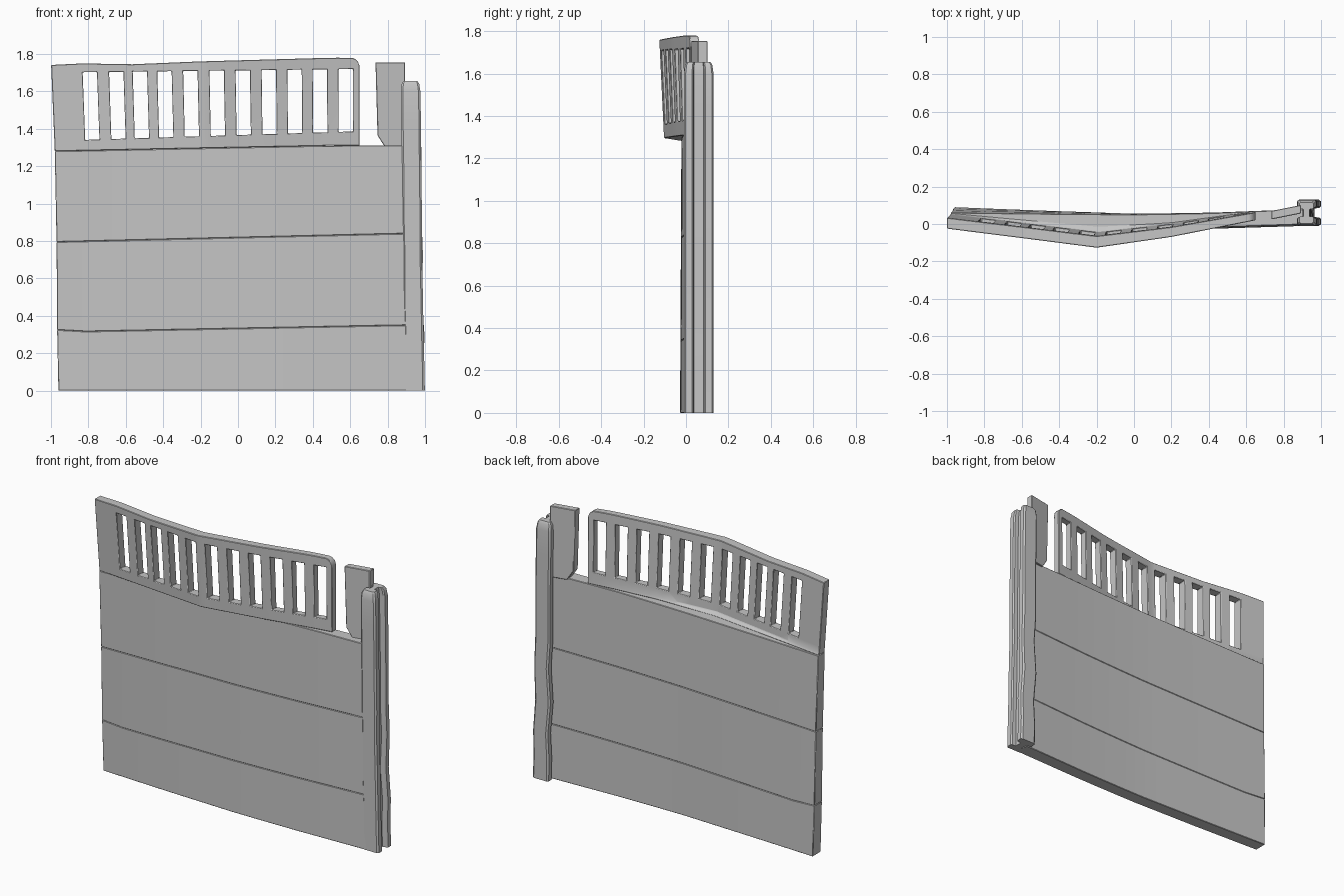
import bpy
import bmesh
import math

cube = bpy.data.objects.get("Cube")
if cube:
    bpy.data.objects.remove(cube)

concrete = bpy.data.materials.new("grey_concrete")
concrete.use_nodes = True
grey = (0.56, 0.56, 0.56, 1)
concrete.diffuse_color = grey
concrete.node_tree.nodes["Principled BSDF"].inputs["Base Color"].default_value = grey


def along(points, x):
    """Piecewise linear value of a list of (x, value) points."""
    if x <= points[0][0]:
        return points[0][1]
    for (a, va), (b, vb) in zip(points, points[1:]):
        if x <= b:
            return va + (vb - va) * (x - a) / (b - a)
    return points[-1][1]


def finish(name, bm, bevel):
    bmesh.ops.recalc_face_normals(bm, faces=bm.faces)
    mesh = bpy.data.meshes.new(name)
    bm.to_mesh(mesh)
    bm.free()
    mesh.materials.append(concrete)
    ob = bpy.data.objects.new(name, mesh)
    bpy.context.collection.objects.link(ob)
    if bevel:
        mod = ob.modifiers.new("worn_edges", 'BEVEL')
        mod.width = bevel
        mod.segments = 1
        mod.limit_method = 'ANGLE'
        mod.angle_limit = math.radians(40)
    bpy.ops.object.select_all(action='DESELECT')
    ob.select_set(True)
    bpy.context.view_layer.objects.active = ob
    bpy.ops.object.shade_smooth_by_angle(angle=math.radians(30))


def slab(name, cols, rows, place, holes=(), bevel=0.003):
    """Thick wall on a grid; place(col, row) gives x, front y, back y, z."""
    bm = bmesh.new()
    front, back = {}, {}
    for i in range(cols):
        for j in range(rows):
            x, yf, yb, z = place(i, j)
            front[i, j] = bm.verts.new((x, yf, z))
            back[i, j] = bm.verts.new((x, yb, z))
    cells = {(i, j) for i in range(cols - 1) for j in range(rows - 1)} - set(holes)
    for i, j in cells:
        ring = [(i, j), (i + 1, j), (i + 1, j + 1), (i, j + 1)]
        bm.faces.new([front[k] for k in ring])
        bm.faces.new([back[k] for k in reversed(ring)])
        for n, (di, dj) in enumerate(((0, -1), (1, 0), (0, 1), (-1, 0))):
            if (i + di, j + dj) not in cells:
                a, b = ring[n], ring[(n + 1) % 4]
                bm.faces.new((front[a], back[a], back[b], front[b]))
    finish(name, bm, bevel)


# Seams between the boards rise slightly to the right
seams = [
    [(-1, 0), (1, 0)],
    [(-0.97, 0.325), (-0.88, 0.315), (0.9, 0.35)],
    [(-0.97, 0.795), (0.9, 0.84)],
    [(-0.98, 1.28), (0.5, 1.31), (0.9, 1.31)],
]
left_edge = [(0, -0.96), (0.32, -0.967), (0.8, -0.97), (1.3, -0.98)]
front_line = [(-0.97, 0.008), (-0.5, -0.013), (0, -0.029), (0.4, -0.026), (0.92, -0.01)]
back_line = [(-0.97, 0.09), (-0.5, 0.072), (0, 0.055), (0.4, 0.06), (0.92, 0.08)]
front_drift = [(-1, -0.016), (-0.3, 0.006), (0.9, 0.008)]
back_drift = [(-1, -0.03), (0, -0.004), (0.9, 0)]

# Three solid boards; the far end drifts forward with height
for k, name in enumerate(("bottom_board", "middle_board", "upper_board")):
    def place(i, j, k=k):
        x = -0.97 + i / 12 * 1.885
        z = along(seams[k + j], x)
        h = z / 1.3
        yf = along(front_line, x) + h * along(front_drift, x)
        yb = along(back_line, x) + h * along(back_drift, x)
        if i == 0:
            x = along(left_edge, z)
        return x, yf, yb, z
    slab(name, 13, 2, place)

# Slotted top board, cracked forward at its middle
slot_start = [-0.815, -0.675, -0.55, -0.42, -0.283, -0.144, -0.006, 0.132, 0.268, 0.402, 0.538]
columns = [(-0.98, False)]
for s in slot_start:
    columns += [(s, True), (s + 0.076, False)]
    if s == -0.283:
        columns.append((-0.185, False))
columns += [(0.628, False), (0.642, False), (0.65, False)]
top_line = [(-1, 1.74), (-0.85, 1.75), (-0.55, 1.745), (-0.2, 1.76), (0.5, 1.78),
            (0.61, 1.78), (0.63, 1.772), (0.643, 1.757), (0.65, 1.735)]
slot_low = [(-1, 1.335), (0.65, 1.387)]
slot_high = [(-1, 1.7), (0.65, 1.72)]
foot_line = [(x, z + 0.014) for x, z in seams[3]]
crack_low = [(-0.98, -0.005), (-0.19, -0.104), (0.2, -0.05), (0.65, 0.025)]
crack_high = [(-0.98, -0.026), (-0.19, -0.127), (0.2, -0.07), (0.65, 0.02)]
thickness = [(-1, 0.058), (-0.2, 0.062), (0.65, 0.043)]
foot_back = [(-0.98, 0.058), (-0.19, -0.012), (0.2, 0.008), (0.65, 0.068)]


def place_top(i, j):
    x = columns[i][0]
    z = along((seams[3], foot_line, slot_low, slot_high, top_line)[j], x)
    h = (z - 1.29) / 0.48
    y = (1 - h) * along(crack_low, x) + h * along(crack_high, x)
    lean = 0.026 * (x - 0.65) * (z - 1.29)
    back = along(foot_back, x) if j == 0 else y + along(thickness, x)
    return x + lean, y, back, z


slots = [(i, 2) for i, c in enumerate(columns) if c[1]]
slab("slotted_top_board", len(columns), 5, place_top, slots)

# Broken stub of the top board still held by the post
stub_edge = [(1.3, 0.788), (1.33, 0.768), (1.365, 0.746), (1.755, 0.735)]
stub_levels = [1.3, 1.315, 1.33, 1.345, 1.365, 1.755]


def place_stub(i, j):
    z = stub_levels[j]
    start = along(stub_edge, z)
    x = start + (0.893 - start) * i / 2
    y = 0.025 + 0.2 * (x - 0.735)
    return x, y, y + 0.045, z


slab("broken_board_stub", 3, len(stub_levels), place_stub)

# Leaning H-section post: level height, centre x, half width, rear wobble, end taper
levels = [(0, 0.943, 0.056, 0, 1), (0.15, 0.942, 0.054, -0.003, 1),
          (0.3, 0.94, 0.052, 0.005, 1), (0.5, 0.935, 0.054, -0.007, 1),
          (0.72, 0.933, 0.05, 0.006, 1), (0.9, 0.931, 0.053, -0.002, 1),
          (1.2, 0.928, 0.052, 0.001, 1), (1.45, 0.925, 0.053, 0, 1),
          (1.6, 0.923, 0.052, 0, 1), (1.64, 0.922, 0.047, 0, 0.92),
          (1.655, 0.922, 0.038, 0, 0.8)]
half_section = [(0.8, -0.07), (1, -0.062), (1, -0.032), (0.85, -0.025), (0.4, -0.023),
                (0.4, 0.023), (0.85, 0.026), (1, 0.033), (1, 0.062), (0.8, 0.07)]
section = half_section + [(-x, y) for x, y in reversed(half_section)]
bm = bmesh.new()
rings = []
for z, cx, half, wobble, taper in levels:
    ring = []
    for x, y in section:
        sway = wobble if y > 0 else 0
        ring.append(bm.verts.new((cx + x * half + sway, 0.06 + y * taper, z)))
    rings.append(ring)
for low, high in zip(rings, rings[1:]):
    for n in range(len(section)):
        m = (n + 1) % len(section)
        bm.faces.new((low[n], low[m], high[m], high[n]))
bm.faces.new(rings[0][::-1])
bm.faces.new(rings[-1])
finish("fence_post", bm, 0)
